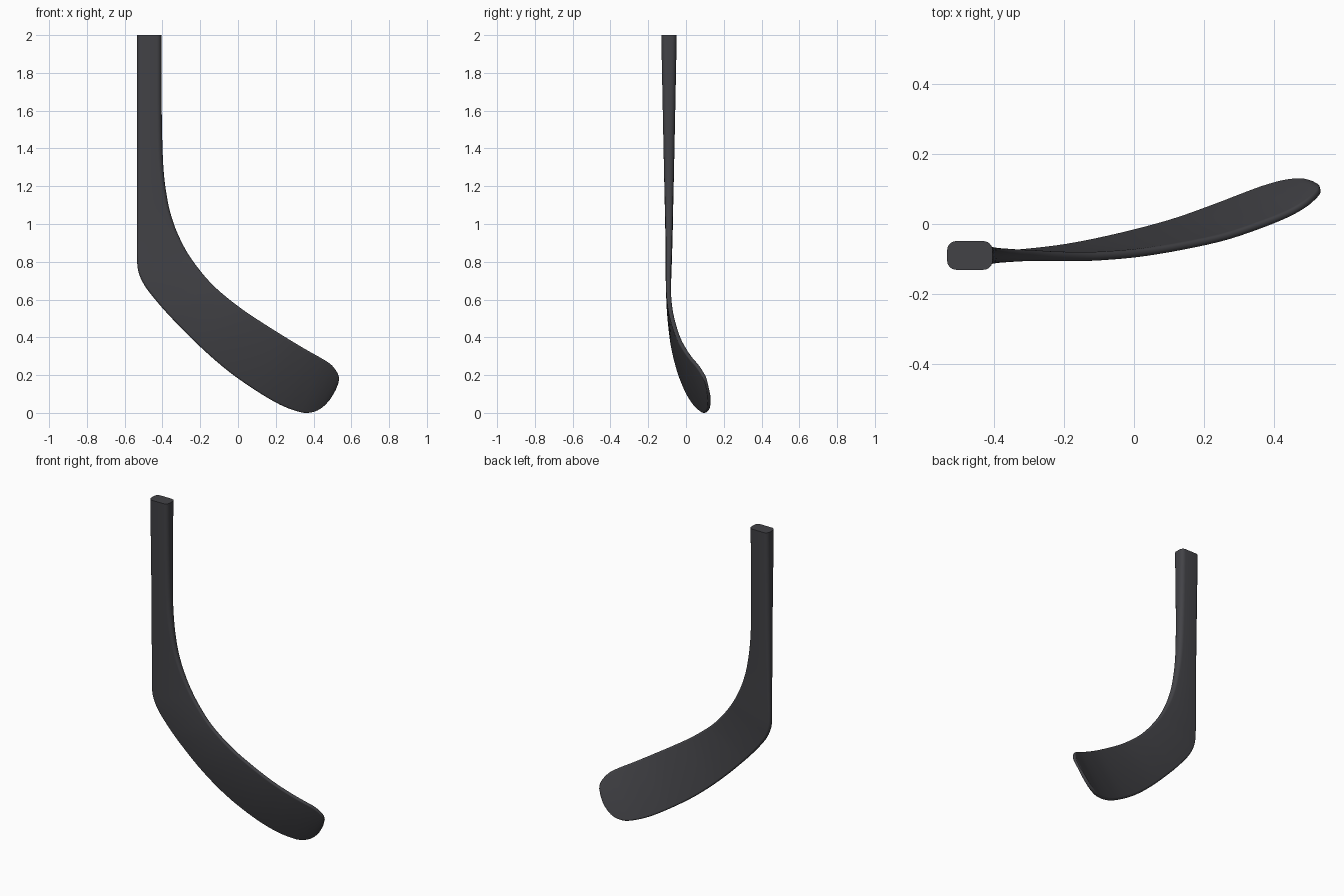
import bpy, bmesh, math
from mathutils import Vector

if "Cube" in bpy.data.objects:
    bpy.data.objects.remove(bpy.data.objects["Cube"])

# Stations: heel-side edge (x, y, z), inner edge (x, y, z), thickness
STATIONS = [
    (-.535, -.09, 2.0, -.405, -.09, 2.0, .082),
    (-.535, -.09, 1.6, -.404, -.09, 1.6, .066),
    (-.535, -.09, 1.28, -.395, -.09, 1.30, .053),
    (-.535, -.09, 1.05, -.372, -.09, 1.12, .043),
    (-.535, -.09, .92, -.343, -.09, 1.01, .038),
    (-.535, -.091, .83, -.313, -.09, .935, .034),
    (-.528, -.092, .75, -.275, -.09, .86, .031),
    (-.495, -.093, .675, -.225, -.092, .785, .028),
    (-.43, -.091, .59, -.16, -.093, .705, .026),
    (-.34, -.085, .49, -.09, -.092, .637, .025),
    (-.20, -.068, .35, .02, -.083, .55, .024),
    (-.05, -.037, .22, .14, -.064, .47, .023),
    (.10, .003, .115, .26, -.038, .395, .022),
    (.22, .045, .045, .36, -.005, .335, .022),
    (.31, .08, .01, .44, .027, .29, .021),
    (.37, .102, .001, .49, .055, .258, .021),
    (.43, .119, .02, .518, .078, .225, .020),
    (.48, .124, .067, .532, .095, .195, .019),
    (.513, .117, .118, .532, .106, .165, .014),
]


def spline(rows, steps):
    """Catmull-Rom interpolation of every column."""
    out = []
    n = len(rows)
    for k in range(n - 1):
        a, b, c, d = rows[max(k - 1, 0)], rows[k], rows[k + 1], rows[min(k + 2, n - 1)]
        for s in range(steps):
            t = s / steps
            out.append([0.5 * (2 * q + (r - p) * t + (2 * p - 5 * q + 4 * r - w) * t * t
                               + (3 * q - p - 3 * r + w) * t ** 3)
                        for p, q, r, w in zip(a, b, c, d)])
    out.append(list(rows[-1]))
    return out


def rounded_rect(w, t, arc=6):
    """Closed rounded rectangle, w wide and t thick."""
    r = min(.026, .46 * t, .46 * w)
    pts = []
    for q, (sx, sy) in enumerate([(1, 1), (-1, 1), (-1, -1), (1, -1)]):
        for j in range(arc + 1):
            a = math.pi / 2 * (q + j / arc)
            pts.append((sx * (w / 2 - r) + r * math.cos(a), sy * (t / 2 - r) + r * math.sin(a)))
    return pts


# Shaft and curved blade as one continuous loft
rows = spline(STATIONS, 5)
edges = [(Vector(r[:3]), Vector(r[3:6]), r[6]) for r in rows]
mids = [(a + b) / 2 for a, b, _ in edges]
bm = bmesh.new()
rings = []
for i, (a, b, t) in enumerate(edges):
    tangent = mids[min(i + 1, len(mids) - 1)] - mids[max(i - 1, 0)]
    across = (b - a).normalized()
    normal = tangent.cross(across).normalized()
    rings.append([bm.verts.new(mids[i] + across * u + normal * v)
                  for u, v in rounded_rect((b - a).length, t)])
for p, q in zip(rings, rings[1:]):
    for j in range(len(p)):
        k = (j + 1) % len(p)
        bm.faces.new((p[j], p[k], q[k], q[j]))
bm.faces.new(rings[0])
bm.faces.new(rings[-1])
bmesh.ops.recalc_face_normals(bm, faces=bm.faces)
mesh = bpy.data.meshes.new("stick_blade")
bm.to_mesh(mesh)
bm.free()
blade = bpy.data.objects.new("stick_blade", mesh)
bpy.context.collection.objects.link(blade)

# Dark finish
mat = bpy.data.materials.new("dark_composite")
mat.diffuse_color = (.055, .055, .062, 1)
mat.use_nodes = True
mat.node_tree.nodes["Principled BSDF"].inputs["Base Color"].default_value = mat.diffuse_color
mesh.materials.append(mat)

bpy.context.view_layer.objects.active = blade
blade.select_set(True)
bpy.ops.object.shade_smooth_by_angle(angle=math.radians(40))
